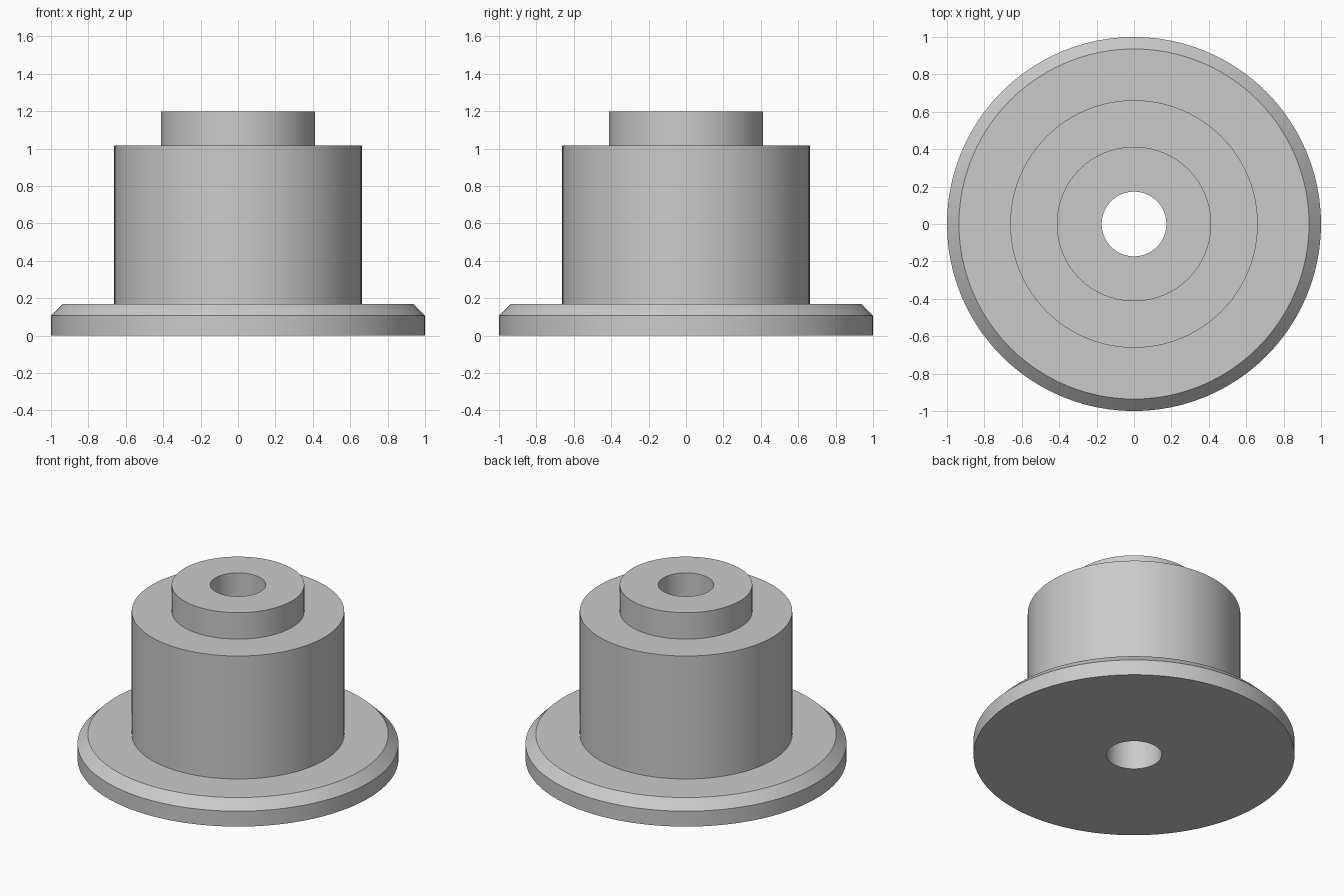
import bpy
import bmesh
import math

if "Cube" in bpy.data.objects:
    bpy.data.objects.remove(bpy.data.objects["Cube"], do_unlink=True)

SEGMENTS = 96

# Plain grey finish
grey = bpy.data.materials.new("plain_grey")
grey.use_nodes = True
colour = (0.6, 0.6, 0.6, 1.0)
grey.diffuse_color = colour
grey.node_tree.nodes["Principled BSDF"].inputs["Base Color"].default_value = colour


def lathe(name, profile):
    """Turn a closed (radius, height) profile around the z axis."""
    bm = bmesh.new()
    rings = []
    for radius, z in profile:
        rings.append([bm.verts.new((radius * math.cos(a), radius * math.sin(a), z))
                      for a in (math.tau * i / SEGMENTS for i in range(SEGMENTS))])
    for lower, upper in zip(rings, rings[1:] + rings[:1]):
        for i in range(SEGMENTS):
            j = (i + 1) % SEGMENTS
            bm.faces.new((lower[i], lower[j], upper[j], upper[i]))
    bmesh.ops.recalc_face_normals(bm, faces=bm.faces)
    mesh = bpy.data.meshes.new(name)
    bm.to_mesh(mesh)
    bm.free()
    mesh.materials.append(grey)
    obj = bpy.data.objects.new(name, mesh)
    bpy.context.collection.objects.link(obj)
    bpy.ops.object.select_all(action="DESELECT")
    obj.select_set(True)
    bpy.context.view_layer.objects.active = obj
    bpy.ops.object.shade_smooth_by_angle(angle=math.radians(30))
    return obj


# Chamfered flange, hub and top collar with a through bore, in one solid
bore, collar, hub, flange = 0.173, 0.413, 0.662, 1.0
flange_top, hub_top, collar_top = 0.17, 1.015, 1.197
chamfer = 0.064

lathe("flanged_bushing", [
    (bore, 0),
    (flange, 0),
    (flange, flange_top - chamfer),
    (flange - chamfer, flange_top),
    (hub, flange_top),
    (hub, hub_top),
    (collar, hub_top),
    (collar, collar_top),
    (bore, collar_top),
])
